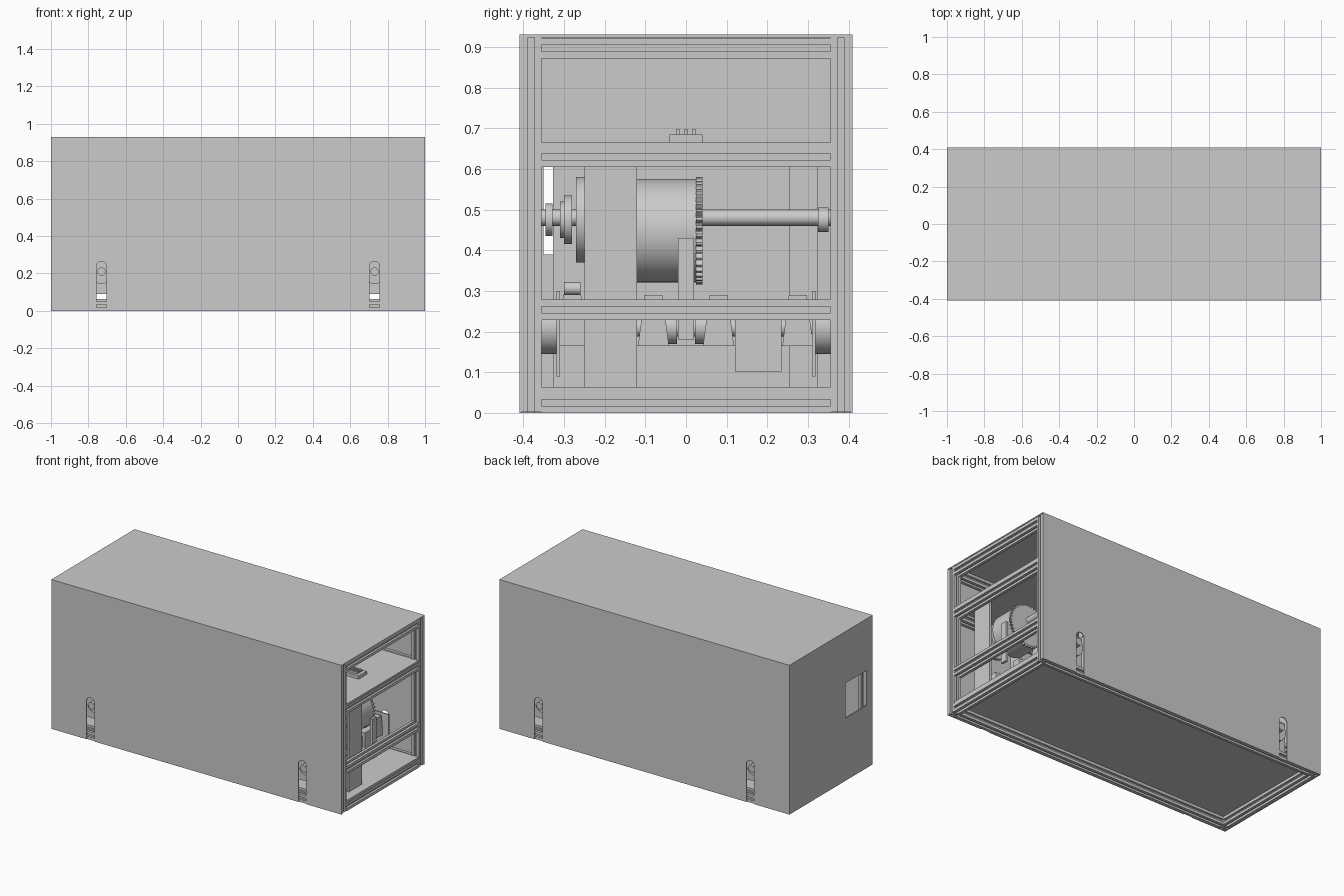
import bpy, bmesh, math
from mathutils import Vector

if "Cube" in bpy.data.objects:
    bpy.data.objects.remove(bpy.data.objects["Cube"])

metal = bpy.data.materials.new("plain grey")
metal.use_nodes = True
GREY = (0.6, 0.6, 0.6, 1)
metal.diffuse_color = GREY
metal.node_tree.nodes["Principled BSDF"].inputs["Base Color"].default_value = GREY


def prism(name, pts, axis, lo, hi, smooth=False):
    """Extrude a closed outline along an axis (0 = x, 1 = y, 2 = z)."""
    bm = bmesh.new()
    verts = []
    for a, b in pts:
        co = [a, b]
        co.insert(axis, lo)
        verts.append(bm.verts.new(co))
    face = bm.faces.new(verts)
    shift = Vector((0, 0, 0))
    shift[axis] = hi - lo
    out = bmesh.ops.extrude_face_region(bm, geom=[face])
    moved = [g for g in out["geom"] if isinstance(g, bmesh.types.BMVert)]
    bmesh.ops.translate(bm, verts=moved, vec=shift)
    bmesh.ops.recalc_face_normals(bm, faces=bm.faces)
    mesh = bpy.data.meshes.new(name)
    bm.to_mesh(mesh)
    bm.free()
    obj = bpy.data.objects.new(name, mesh)
    bpy.context.collection.objects.link(obj)
    mesh.materials.append(metal)
    if smooth:
        bpy.ops.object.select_all(action='DESELECT')
        obj.select_set(True)
        bpy.context.view_layer.objects.active = obj
        bpy.ops.object.shade_smooth_by_angle(angle=math.radians(30))
    return obj


def rect(a0, a1, b0, b1):
    return [(a0, b0), (a1, b0), (a1, b1), (a0, b1)]


def box(name, x0, x1, y0, y1, z0, z1):
    return prism(name, rect(x0, x1, y0, y1), 2, z0, z1)


def arc(cx, cy, r, start, end, n):
    return [(cx + r * math.cos(t), cy + r * math.sin(t))
            for t in (start + (end - start) * i / n for i in range(n + 1))]


def rod(name, x, z, r, y0, y1, n=40):
    return prism(name, arc(x, z, r, 0, math.tau, n)[:-1], 1, y0, y1, True)


def capsule(a, b0, b1, r):
    return arc(a, b1 - r, r, 0, math.pi, 10) + arc(a, b0 + r, r, math.pi, math.tau, 10)


def slotted_bar(name, axis, ca, cb, lo, hi, h=0.025):
    """Square bar with a T-slot channel down each side."""
    w, d = h * 0.32, h * 0.55
    side = [(-h, -h), (-w, -h), (-w, d - h), (w, d - h), (w, -h)]
    pts = []
    for _ in range(4):
        pts += [(ca + p, cb + q) for p, q in side]
        side = [(-q, p) for p, q in side]
    return prism(name, pts, axis, lo, hi)


# Slotted bar frame
LEVELS = (0.025, 0.254, 0.63, 0.897)
for x in (-0.967, 0.973):
    for y in (-0.38, 0.38):
        slotted_bar("corner_post", 2, x, y, 0.002, 0.923)
    for z in LEVELS:
        slotted_bar("cross_rail", 1, x, z, -0.356, 0.356)
for y in (-0.38, 0.38):
    for z in (LEVELS[0], LEVELS[2], LEVELS[3]):
        slotted_bar("long_rail", 0, y, z, -0.94, 0.946)

# Side panels with two arched slots open at the bottom
AXLES = (-0.73, 0.73)
for name, y0, y1 in (("front_panel", -0.41, -0.405), ("back_panel", 0.405, 0.41)):
    outline = [(1, 0), (1, 0.923), (-1, 0.923), (-1, 0)]
    for x in AXLES:
        outline += [(x - 0.027, 0)] + arc(x, 0.238, 0.027, math.pi, 0, 16) + [(x + 0.027, 0)]
    prism(name, outline, 1, y0, y1)

# Top, floor, shelf and closed end with its window
box("top_panel", -1, 1, -0.41, 0.41, 0.923, 0.93)
box("floor_panel", -0.99, 0.995, -0.36, 0.36, 0.05, 0.064)
box("shelf_panel", -0.99, 0.995, -0.36, 0.36, 0.652, 0.665)
end_panel = box("end_panel", -1, -0.993, -0.405, 0.405, 0, 0.923)
cutter = box("window_cutter", -1.05, -0.95, -0.35, -0.14, 0.39, 0.608)
cutter.hide_render = True
cutter.hide_set(True)
cut = end_panel.modifiers.new("window", 'BOOLEAN')
cut.object = cutter
cut.operation = 'DIFFERENCE'
cut.solver = 'EXACT'

# Small terminal box on the shelf
box("terminal_box", 0.72, 0.86, -0.04, 0.04, 0.665, 0.685)
for y in (-0.025, -0.005, 0.015):
    box("terminal_pin", 0.74, 0.84, y, y + 0.01, 0.685, 0.697)

# Upright plates
box("upright_plate", 0.925, 0.94, -0.25, -0.12, 0.064, 0.652)
for y0, y1 in ((-0.327, -0.25), (0.255, 0.323)):
    box("slotted_plate", 0.60, 0.615, y0, y1, 0.064, 0.652)
    mid = -0.29 if y0 < 0 else 0.29
    for z0, z1 in ((0.33, 0.397), (0.46, 0.53)):
        prism("adjusting_slot", capsule(mid, z0, z1, 0.011), 0, 0.615, 0.618)

# Drum with toothed wheel and hub
DX, DZ = 0.79, 0.448
rod("drum", DX, DZ, 0.127, -0.12, 0.025, 64)
teeth = []
for i in range(40):
    for k, r in ((0, 0.12), (0.3, 0.132), (0.6, 0.132), (0.9, 0.12)):
        t = math.tau * (i + k) / 40
        teeth.append((DX + r * math.cos(t), DZ + r * math.sin(t)))
prism("toothed_wheel", teeth, 1, 0.025, 0.04)
rod("drum_hub", DX, DZ, 0.075, -0.16, -0.12)
rod("drum_shaft", DX, 0.48, 0.02, -0.356, 0.356, 24)
box("drive_strip", 0.925, 0.94, -0.02, 0.02, 0.18, 0.43)

# Pulleys and collars on the upper shaft
for y0, y1, r in ((-0.345, -0.328, 0.04), (-0.31, -0.30, 0.045), (-0.30, -0.28, 0.06),
                  (-0.27, -0.25, 0.105), (0.325, 0.35, 0.03)):
    rod("shaft_collar", DX, 0.475, r, y0, y1, 32)
rod("tension_pin", 0.85, 0.306, 0.016, -0.30, -0.26, 20)

# Lower axles with wheels, bearing blocks and brackets
for x in AXLES:
    rod("axle", x, 0.21, 0.022, -0.40, 0.40, 24)
    for s in (-1, 1):
        lo, hi = sorted((s * 0.318, s * 0.356))
        rod("end_wheel", x, 0.21, 0.065, lo, hi)
        lo, hi = sorted((s * 0.022, s * 0.05))
        rod("inner_wheel", x, 0.21, 0.04, lo, hi)
        lo, hi = sorted((s * 0.31, s * 0.318))
        box("axle_bracket", x - 0.09, x + 0.09, lo, hi, 0.09, 0.30)
    for y in (-0.28, -0.08, 0.08, 0.275):
        block = [(y - 0.038, 0.165), (y + 0.038, 0.165), (y + 0.022, 0.29), (y - 0.022, 0.29)]
        prism("bearing_block", block, 0, x - 0.05, x + 0.05)
    box("motor_block", x - 0.06, x + 0.06, 0.12, 0.235, 0.102, 0.25)
    box("cross_plate", x - 0.03, x - 0.015, -0.25, 0.32, 0.165, 0.25)
